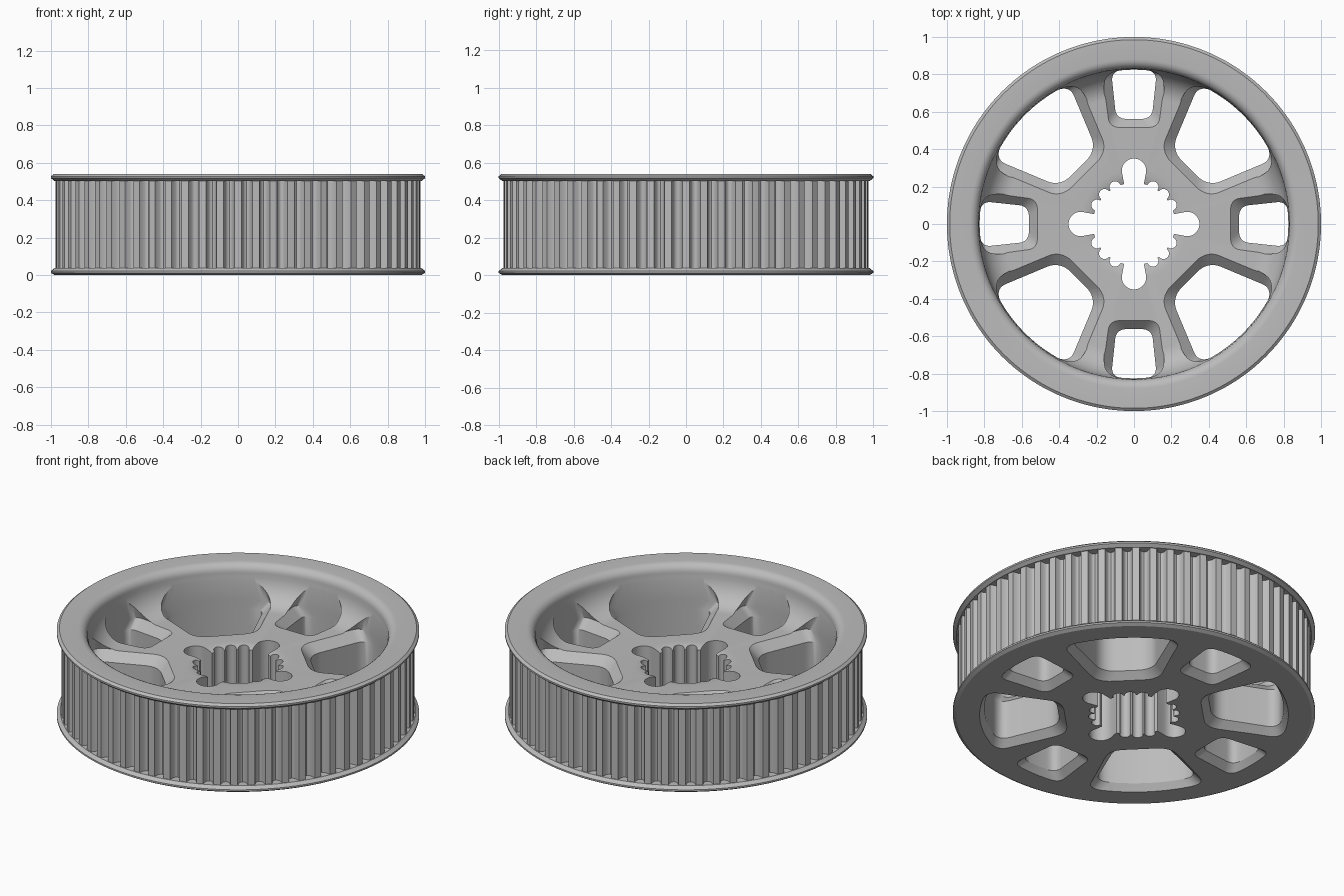
import bpy, bmesh, math
from math import sin, cos, pi, sqrt, radians

if "Cube" in bpy.data.objects:
    bpy.data.objects.remove(bpy.data.objects["Cube"])

TEETH, PER = 64, 10
SEG = TEETH * PER
TIP, DEPTH = 0.975, 0.045

grey = bpy.data.materials.new("light_grey")
grey.diffuse_color = (0.5, 0.5, 0.5, 1)
grey.use_nodes = True
grey.node_tree.nodes["Principled BSDF"].inputs["Base Color"].default_value = grey.diffuse_color


def make(name, bm):
    bmesh.ops.recalc_face_normals(bm, faces=bm.faces)
    me = bpy.data.meshes.new(name)
    bm.to_mesh(me)
    bm.free()
    me.materials.append(grey)
    ob = bpy.data.objects.new(name, me)
    bpy.context.collection.objects.link(ob)
    return ob


def bridge(bm, a, b):
    n = len(a)
    for i in range(n):
        j = (i + 1) % n
        bm.faces.new((a[i], a[j], b[j], b[i]))


# belt tooth outline: flat lands with rounded grooves
def band_radius(i):
    t = ((i % PER) / PER - 0.5) / 0.3
    return TIP - DEPTH * sqrt(max(0, 1 - t * t))


# pulley profile (radius, z); radius None means toothed band
profile = [(0.1, 0), (0.98, 0), (1, 0.012), (1, 0.022), (0.98, 0.038),
           (None, 0.038), (None, 0.502), (0.98, 0.502), (1, 0.518), (1, 0.528), (0.985, 0.54)]
for k in range(7):      # rounded rim lip
    a = k / 6 * pi / 2
    profile.append((0.88 - 0.05 * sin(a), 0.49 + 0.05 * cos(a)))
for k in range(1, 11):  # bowl fillet
    a = k / 10 * pi / 2
    profile.append((0.68 + 0.15 * cos(a), 0.49 - 0.165 * sin(a)))
for k in range(6):      # dip around the bore
    a = k / 5 * pi / 2
    profile.append((0.29 - 0.09 * sin(a), 0.285 + 0.04 * cos(a)))
profile.append((0.1, 0.285))

bm = bmesh.new()
rings = []
for r, z in profile:
    ring = []
    for i in range(SEG):
        a = 2 * pi * i / SEG
        q = band_radius(i) if r is None else r
        ring.append(bm.verts.new((q * cos(a), q * sin(a), z)))
    rings.append(ring)
for k in range(len(rings)):
    bridge(bm, rings[k], rings[(k + 1) % len(rings)])
pulley = make("toothed_pulley", bm)


# rounded trapezoid window outline in local (along spoke, across) coordinates
def window_outline(u0, v0, u1, v1, cut, d, out):
    a, b = u0 - d, u1 + out
    w0, w1 = v0 + d * 0.8, v1 + d * 1.05
    corners = [(a, -w0), (b, -w1), (b, w1), (a, w0)]
    pts = []
    for i, c in enumerate(corners):
        p, n = corners[i - 1], corners[(i + 1) % 4]

        def toward(q):
            length = math.dist(c, q)
            return [c[m] + (q[m] - c[m]) * cut / length for m in (0, 1)]
        s, e = toward(p), toward(n)
        for k in range(9):
            t = k / 8
            pts.append([(1 - t) ** 2 * s[m] + 2 * t * (1 - t) * c[m] + t * t * e[m] for m in (0, 1)])
        if i == 1:      # extra points on the outer edge so it follows the rim
            f = (b, w1 - cut)
            for k in range(1, 10):
                pts.append([e[m] + (f[m] - e[m]) * k / 10 for m in (0, 1)])
    res = []
    for u, v in pts:
        t = (u - a) / (b - a)
        res.append((u - t * (u - sqrt(u * u - v * v)), v))
    return res


# prism through the web with chamfered mouths: (z, widening, outward widening)
LEVELS = [(-0.02, 0.06, 0.04), (0.04, 0, 0), (0.275, 0, 0), (0.33, 0.05, 0),
          (0.48, 0, 0), (0.7, 0, 0)]


def add_prism(bm, layers):
    loops = [[bm.verts.new(p) for p in layer] for layer in layers]
    for a, b in zip(loops, loops[1:]):
        bridge(bm, a, b)
    bm.faces.new(loops[0])
    bm.faces.new(loops[-1])


cut_bm = bmesh.new()
for k in range(8):
    ang = k * pi / 4
    dims = (0.42, 0.14, 0.825, 0.285, 0.085) if k % 2 else (0.562, 0.095, 0.825, 0.122, 0.055)
    add_prism(cut_bm, [[(u * cos(ang) - v * sin(ang), u * sin(ang) + v * cos(ang), z)
                        for u, v in window_outline(*dims, d, out)] for z, d, out in LEVELS])


# splined bore: round hole, small grooves and four round key slots
def bore_radius(a):
    best = 0.22
    circles = [(q * 90, 0.285, 0.065) for q in range(4)]
    circles += [(q * 90 + g, 0.222, 0.03) for q in range(4) for g in (27, 45, 63)]
    for deg, c, r in circles:
        x = a - radians(deg)
        h = r * r - (c * sin(x)) ** 2
        if h >= 0 and cos(x) > 0:
            best = max(best, c * cos(x) + sqrt(h))
    return best


bore = []
for i in range(480):
    a = 2 * pi * (i + 0.5) / 480
    r = bore_radius(a)
    bore.append((r * cos(a), r * sin(a)))
add_prism(cut_bm, [[(x, y, z) for x, y in bore] for z in (-0.1, 0.7)])
cutter = make("window_cutter", cut_bm)
cutter.hide_render = True

# cut the windows and bore, then smooth
mod = pulley.modifiers.new("windows", 'BOOLEAN')
mod.operation = 'DIFFERENCE'
mod.solver = 'EXACT'
mod.object = cutter
bpy.context.view_layer.objects.active = pulley
pulley.select_set(True)
cutter.select_set(False)
bpy.ops.object.modifier_apply(modifier=mod.name)
bpy.data.objects.remove(cutter)
bpy.ops.object.shade_smooth_by_angle(angle=radians(30))
